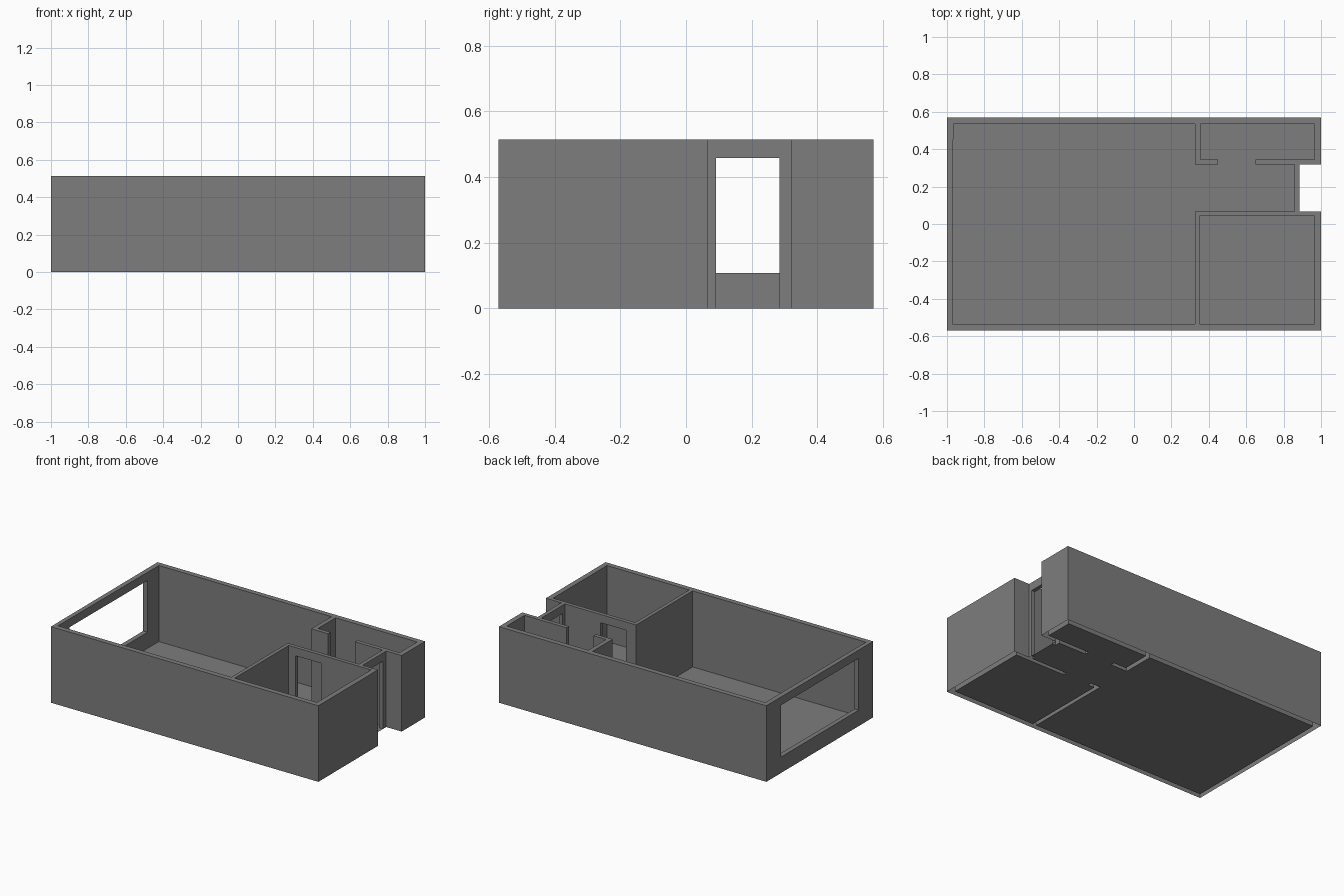
import bpy, bmesh

if "Cube" in bpy.data.objects:
    bpy.data.objects.remove(bpy.data.objects["Cube"])

H = 0.514          # wall height
DOOR = 0.458       # head height of doors and window

# Plan outlines (the left wall tapers slightly)
OUTER = [(-1, -.57), (1, -.57), (1, .067), (.885, .067), (.885, .319), (1, .319), (1, .57), (-1, .57)]
MAIN = [(-.971, -.535), (.325, -.535), (.325, .068), (.858, .068), (.858, .319), (.65, .319),
        (.65, .346), (.965, .346), (.965, .535), (.355, .535), (.355, .346), (.45, .346),
        (.45, .319), (.325, .319), (.325, .535), (-.966, .535)]
SIDE = [(.35, -.535), (.965, -.535), (.965, .042), (.35, .042)]


def rect(x0, x1, y0, y1):
    return [(x0, y0), (x1, y0), (x1, y1), (x0, y1)]


# Dark grey surface
dark = bpy.data.materials.new("dark_grey")
dark.diffuse_color = (.206, .206, .206, 1)
dark.use_nodes = True
dark.node_tree.nodes["Principled BSDF"].inputs["Base Color"].default_value = dark.diffuse_color


def add_object(name, bm):
    me = bpy.data.meshes.new(name)
    bm.to_mesh(me)
    bm.free()
    me.materials.append(dark)
    ob = bpy.data.objects.new(name, me)
    bpy.context.collection.objects.link(ob)
    return ob


def fill_plan(loops, z):
    """Flat face from closed outlines; inner outlines become holes."""
    bm = bmesh.new()
    for pts in loops:
        vs = [bm.verts.new((x, y, z)) for x, y in pts]
        for a, b in zip(vs, vs[1:] + vs[:1]):
            bm.edges.new((a, b))
    bmesh.ops.triangle_fill(bm, edges=bm.edges[:], use_beauty=True, normal=(0, 0, 1))
    return bm


def prism(name, loops, z0, z1):
    bm = fill_plan(loops, z0)
    ret = bmesh.ops.extrude_face_region(bm, geom=bm.faces[:], use_keep_orig=True)
    for v in ret["geom"]:
        if isinstance(v, bmesh.types.BMVert):
            v.co.z = z1
    bmesh.ops.recalc_face_normals(bm, faces=bm.faces[:])
    return add_object(name, bm)


# Walls
walls = prism("walls", [OUTER, MAIN, SIDE], 0, H)

# Openings: large window, entry door, side room door
openings = [
    ("window_cutter", rect(-1.1, -.9, -.415, .416), .108),
    ("entry_door_cutter", rect(.83, .91, .092, .284), -.1),
    ("side_door_cutter", rect(.40, .59, .02, .09), -.1),
]
cutters = []
for name, pts, z0 in openings:
    c = prism(name, [pts], z0, DOOR)
    c.hide_render = True
    m = walls.modifiers.new(name, 'BOOLEAN')
    m.operation = 'DIFFERENCE'
    m.solver = 'EXACT'
    m.object = c
    cutters.append(c)

# Apply the cuts and leave the walls open underneath
dg = bpy.context.evaluated_depsgraph_get()
bm = bmesh.new()
bm.from_object(walls, dg)
under = [f for f in bm.faces if all(v.co.z < 1e-4 for v in f.verts)]
bmesh.ops.delete(bm, geom=under, context='FACES')
walls.modifiers.clear()
bm.to_mesh(walls.data)
bm.free()
for c in cutters:
    bpy.data.objects.remove(c, do_unlink=True)

# Floors and door thresholds
for name, pts in [("main_floor", MAIN), ("side_room_floor", SIDE),
                  ("entry_threshold", rect(.858, .885, .092, .284)),
                  ("side_threshold", rect(.40, .59, .042, .068))]:
    add_object(name, fill_plan([pts], 0))
